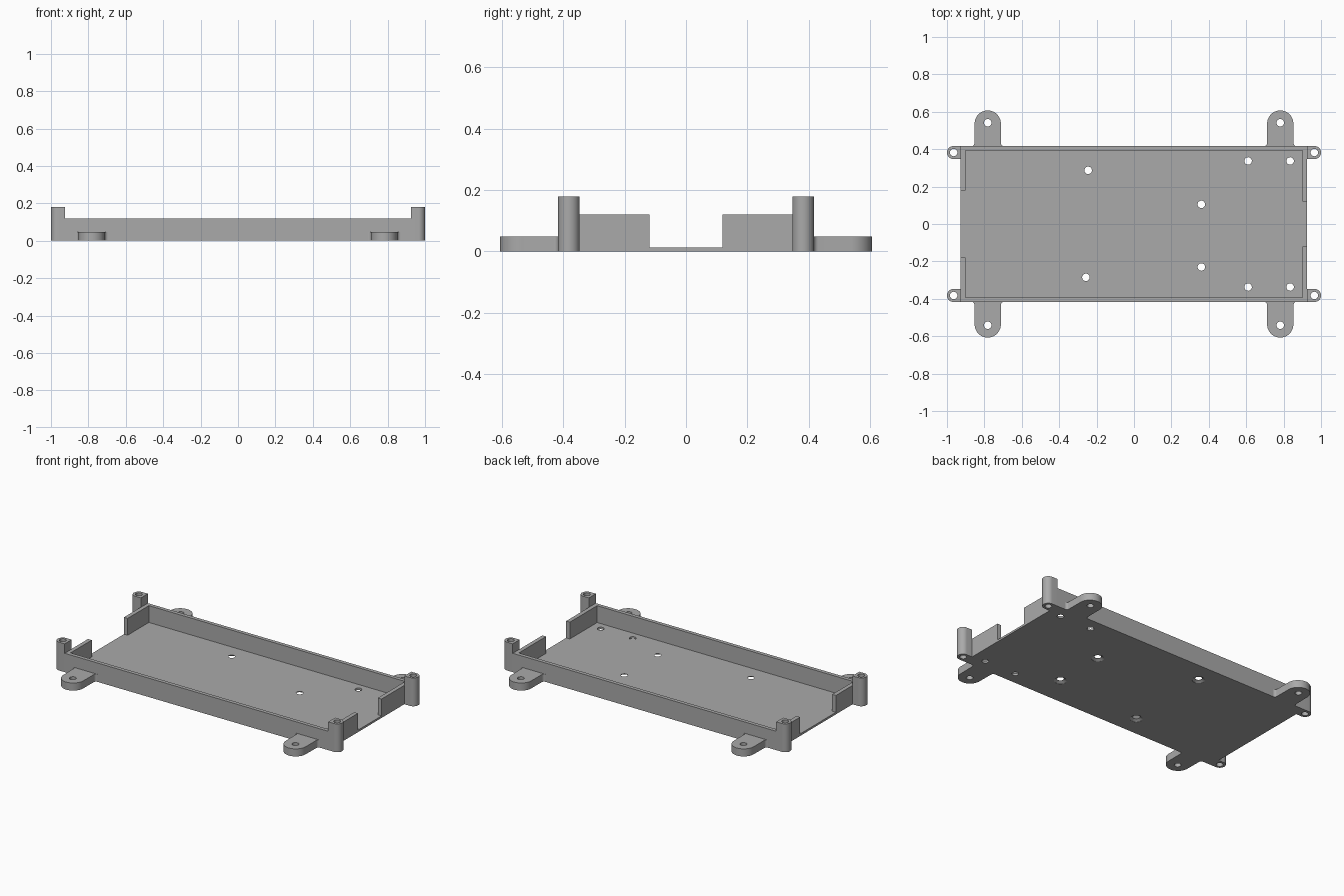
import bpy, bmesh
from math import sin, cos, pi

cube = bpy.data.objects.get("Cube")
if cube:
    bpy.data.objects.remove(cube, do_unlink=True)

grey = bpy.data.materials.new("plain grey")
grey.use_nodes = True
grey.diffuse_color = (0.4, 0.4, 0.4, 1)
grey.node_tree.nodes["Principled BSDF"].inputs["Base Color"].default_value = (0.4, 0.4, 0.4, 1)

HALF_Y, INNER_Y = 0.417, 0.393
LEFT_X, RIGHT_X, WALL = -0.928, 0.926, 0.026
FLOOR, WALL_TOP, TAB_TOP, POST_TOP = 0.013, 0.12, 0.048, 0.18
HOLE = 0.02


def arc(cx, cy, r, start, end, n):
    angles = [start + (end - start) * i / n for i in range(n + 1)]
    return [(cx + r * cos(a), cy + r * sin(a)) for a in angles]


def mirror(points, sx, sy):
    return [(x * sx, y * sy) for x, y in points]


def prism(name, outline, z0, z1):
    """Extrude a flat outline from z0 up to z1."""
    bm = bmesh.new()
    face = bm.faces.new([bm.verts.new((x, y, z0)) for x, y in outline])
    top = bmesh.ops.extrude_face_region(bm, geom=[face])["geom"]
    for v in top:
        if isinstance(v, bmesh.types.BMVert):
            v.co.z = z1
    bmesh.ops.recalc_face_normals(bm, faces=bm.faces)
    return finish(name, bm)


def finish(name, bm):
    mesh = bpy.data.meshes.new(name)
    bm.to_mesh(mesh)
    bm.free()
    mesh.materials.append(grey)
    obj = bpy.data.objects.new(name, mesh)
    bpy.context.collection.objects.link(obj)
    return obj


def drill(obj, x, y, countersunk=False):
    """Cut a vertical hole, optionally flared at the underside."""
    rings = [(HOLE, -0.1), (HOLE, 0.3)]
    if countersunk:
        rings = [(0.037, -0.1), (0.037, 0.001), (HOLE, 0.011), (HOLE, 0.3)]
    bm = bmesh.new()
    loops = [[bm.verts.new((px, py, z)) for px, py in arc(x, y, r, 0, 2 * pi, 32)[:-1]]
             for r, z in rings]
    for a, b in zip(loops, loops[1:]):
        for i in range(32):
            j = (i + 1) % 32
            bm.faces.new((a[i], a[j], b[j], b[i]))
    bm.faces.new(loops[0][::-1])
    bm.faces.new(loops[-1])
    cutter = finish("hole_cutter", bm)
    cutter.hide_render = True
    mod = obj.modifiers.new("hole", "BOOLEAN")
    mod.operation, mod.solver, mod.object = "DIFFERENCE", "EXACT", cutter
    bpy.context.view_layer.objects.active = obj
    bpy.ops.object.modifier_apply(modifier=mod.name)
    bpy.data.objects.remove(cutter, do_unlink=True)


def smooth(obj):
    bpy.ops.object.select_all(action="DESELECT")
    obj.select_set(True)
    bpy.context.view_layer.objects.active = obj
    bpy.ops.object.shade_smooth_by_angle(angle=pi / 6)


# Floor plate with plain and countersunk screw holes
floor = prism("floor", [(LEFT_X, -HALF_Y), (RIGHT_X, -HALF_Y),
                        (RIGHT_X, HALF_Y), (LEFT_X, HALF_Y)], 0, FLOOR)
for x in (0.61, 0.835):
    for y in (-0.337, 0.337):
        drill(floor, x, y)
for x, y in [(-0.245, 0.287), (-0.257, -0.285), (0.36, 0.105), (0.36, -0.23)]:
    drill(floor, x, y, countersunk=True)
smooth(floor)

# Long walls with returns that leave an opening at each end
wall = [(LEFT_X, 0.18), (LEFT_X, HALF_Y), (RIGHT_X, HALF_Y), (RIGHT_X, 0.119),
        (RIGHT_X - WALL, 0.119), (RIGHT_X - WALL, INNER_Y),
        (LEFT_X + WALL, INNER_Y), (LEFT_X + WALL, 0.18)]

# Rounded corner post and mounting tab outlines
post = [(0.926, 0.347)] + arc(0.965, 0.382, 0.035, -pi / 2, pi / 2, 20) + [(0.926, HALF_Y)]
tab = (arc(0.868, 0.432, 0.015, -pi / 2, -pi, 6) + arc(0.782, 0.537, 0.07, 0, pi, 32)
       + arc(0.696, 0.432, 0.015, 0, -pi / 2, 6))

for sy, end in ((-1, "front"), (1, "back")):
    prism(end + "_wall", mirror(wall, 1, sy), FLOOR, WALL_TOP)
    for sx, side in ((-1, "right"), (1, "left")):
        p = prism(f"{end}_{side}_post", mirror(post, sx, sy), 0, POST_TOP)
        drill(p, sx * 0.964, sy * 0.382)
        smooth(p)
        t = prism(f"{end}_{side}_tab", mirror(tab, sx, sy), 0, TAB_TOP)
        drill(t, sx * 0.782, sy * 0.541)
        smooth(t)
